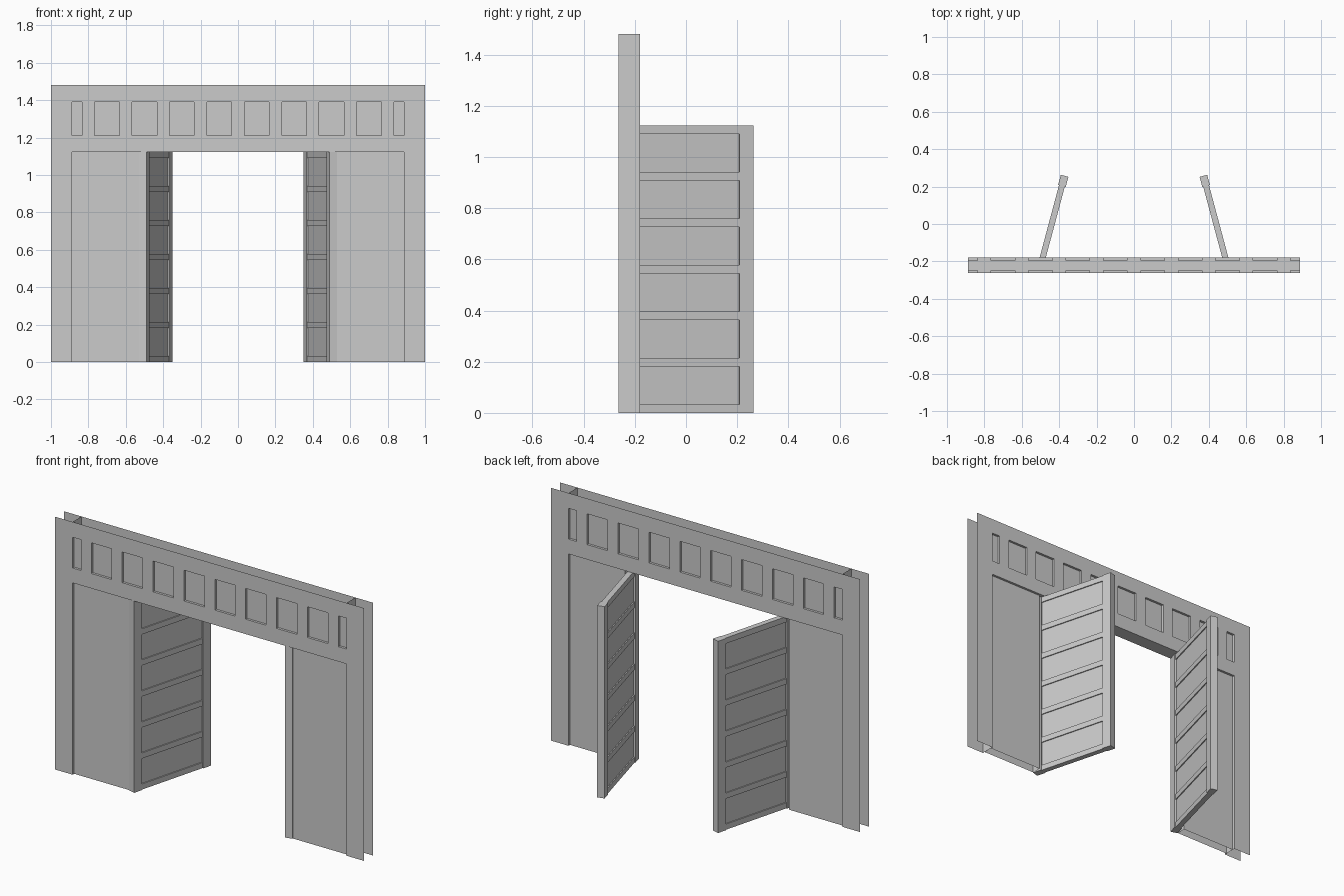
import bpy, bmesh, math
from mathutils import Matrix

if "Cube" in bpy.data.objects:
    bpy.data.objects.remove(bpy.data.objects["Cube"])

WALL_Y, HALF, RECESS = -0.2215, 0.0415, 0.014
TOP, HEAD = 1.48, 1.123
POST, JAMB = 0.887, 0.53


def finish(name, bm):
    bmesh.ops.remove_doubles(bm, verts=bm.verts, dist=1e-5)
    me = bpy.data.meshes.new(name)
    bm.to_mesh(me)
    bm.free()
    ob = bpy.data.objects.new(name, me)
    bpy.context.collection.objects.link(ob)
    return ob


def quad(bm, pts):
    return bm.faces.new([bm.verts.new(p) for p in pts])


def box(bm, size, centre):
    m = Matrix.Translation(centre) @ Matrix.Diagonal((*size, 1))
    bmesh.ops.create_cube(bm, size=1, matrix=m)


# Window bays: eight full ones and a half bay at each end
windows = [(c / 10 - 0.066, c / 10 + 0.066) for c in range(-7, 8, 2)]
windows += [(-POST, -0.834), (0.834, POST)]
xs = sorted({-1, 1, -JAMB, JAMB} | {v for w in windows for v in w})
zs = [0, HEAD, 1.21, 1.39, TOP]


def depth(x, z):
    """Recess depth of the skin at a point, None in the doorway."""
    if z < HEAD:
        if abs(x) < JAMB:
            return None
        return RECESS if abs(x) < POST else 0
    if 1.21 < z < 1.39 and any(a < x < b for a, b in windows):
        return RECESS
    return 0


def skin(name, side):
    bm = bmesh.new()
    Y = lambda d: WALL_Y + side * (HALF - d)

    def face(pts, flip):
        quad(bm, pts[::-1] if flip else pts)

    mx = [(a + b) / 2 for a, b in zip(xs, xs[1:])]
    mz = [(a + b) / 2 for a, b in zip(zs, zs[1:])]
    for i, x in enumerate(mx):
        for k, z in enumerate(mz):
            d = depth(x, z)
            if d is None:
                continue
            x0, x1, z0, z1 = xs[i], xs[i + 1], zs[k], zs[k + 1]
            y = Y(d)
            face([(x0, y, z0), (x1, y, z0), (x1, y, z1), (x0, y, z1)], side > 0)
            # Returns around the recesses
            if i + 1 < len(mx):
                e = depth(mx[i + 1], z)
                if e is not None and e != d:
                    face([(x1, y, z0), (x1, Y(e), z0), (x1, Y(e), z1), (x1, y, z1)], side > 0)
            if k + 1 < len(mz):
                e = depth(x, mz[k + 1])
                if e is not None and e != d:
                    face([(x0, y, z1), (x1, y, z1), (x1, Y(e), z1), (x0, Y(e), z1)], side > 0)
    return finish(name, bm)


skin("front_wall_skin", -1)
skin("back_wall_skin", 1)

# Cross walls, door reveals and soffit inside the hollow wall
bm = bmesh.new()
ya, yb = WALL_Y - HALF, WALL_Y + HALF
for s in (-1, 1):
    for x, z, d in ((s * POST, TOP, 0), (s * JAMB, HEAD, RECESS)):
        quad(bm, [(x, ya + d, 0), (x, yb - d, 0), (x, yb - d, z), (x, ya + d, z)])
quad(bm, [(-POST, ya, HEAD), (-POST, yb, HEAD), (POST, yb, HEAD), (POST, ya, HEAD)])
finish("wall_core", bm)


# Open doors: two stiles, a thin panel and seven rails, turned 15 degrees
def door(name, side):
    bm = bmesh.new()
    span = 0.231 / math.cos(math.radians(15))
    for e in (-1, 1):
        box(bm, (0.042, 0.055, HEAD), (0, e * span, HEAD / 2))
    inner = 2 * span - 0.055
    box(bm, (0.020, inner, HEAD - 0.004), (0, 0, HEAD / 2))
    for i in range(7):
        z = 0.0165 + i * (HEAD - 0.033) / 6
        box(bm, (0.032, inner, 0.033), (0, 0, z))
    ob = finish(name, bm)
    ob.location = (side * 0.440, 0, 0)
    ob.rotation_euler.z = side * math.radians(15)


door("left_door", -1)
door("right_door", 1)
